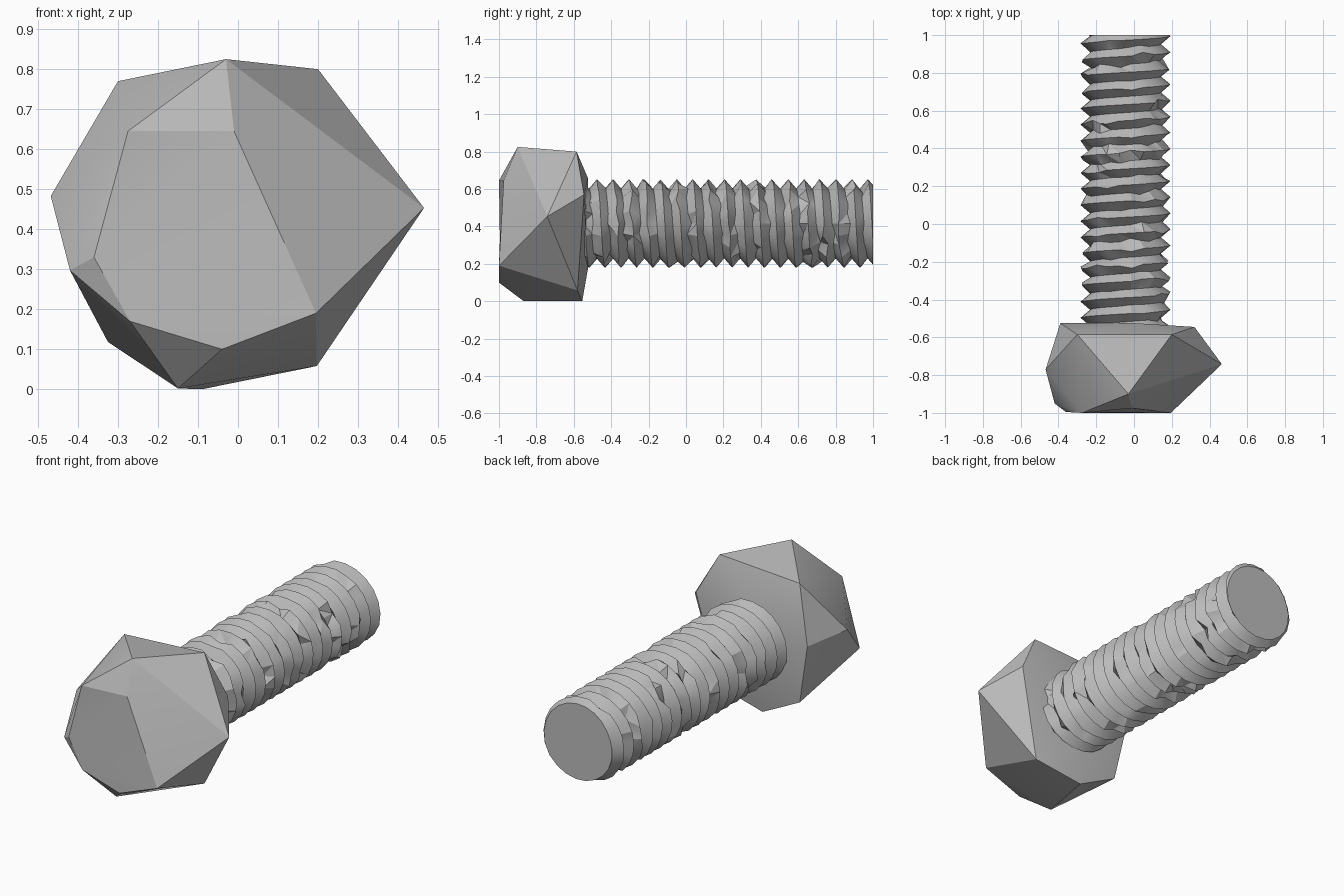
import bpy, bmesh, math, random
from mathutils import Vector

random.seed(4)
if "Cube" in bpy.data.objects:
    bpy.data.objects.remove(bpy.data.objects["Cube"], do_unlink=True)

steel = bpy.data.materials.new("plain grey steel")
steel.use_nodes = True
GREY = (0.5, 0.5, 0.5, 1)
steel.diffuse_color = GREY
steel.node_tree.nodes["Principled BSDF"].inputs["Base Color"].default_value = GREY


def finish(bm, name):
    """Turn a bmesh into a shaded object with outward normals."""
    bmesh.ops.recalc_face_normals(bm, faces=bm.faces)
    mesh = bpy.data.meshes.new(name)
    bm.to_mesh(mesh)
    bm.free()
    mesh.materials.append(steel)
    obj = bpy.data.objects.new(name, mesh)
    bpy.context.collection.objects.link(obj)
    bpy.ops.object.select_all(action='DESELECT')
    obj.select_set(True)
    bpy.context.view_layer.objects.active = obj
    bpy.ops.object.shade_smooth_by_angle(angle=math.radians(25))
    return obj


# Bolt head: rough-hewn hull of corner points
corners = {
    "top": (-.03, -.9, .825), "top_left": (.2, -.585, .8),
    "left": (.465, -.742, .453), "low_left": (.197, -.58, .058),
    "bottom": (-.15, -.87, .002), "bottom_back": (-.09, -.555, 0),
    "face_low": (-.04, -1, .1), "face_left": (.195, -1, .19),
    "face_top": (-.01, -.975, .645), "face_right": (-.36, -.995, .33),
    "face_low_right": (-.27, -1, .17), "low_right": (-.42, -.95, .297),
    "back_low_right": (-.325, -.55, .118), "right": (-.468, -.77, .483),
    "top_right": (-.3, -.585, .77), "back_left": (.32, -.545, .57),
    "back_right": (-.39, -.525, .46), "back_top": (0, -.525, .66),
    "back_low": (-.03, -.525, .17),
}
bm = bmesh.new()
vert = {n: bm.verts.new(p) for n, p in corners.items()}
bmesh.ops.convex_hull(bm, input=list(bm.verts))

# Raised ridge on the upper right of the head, fanned out from one point
patch = {vert[n] for n in ("top", "top_right", "right", "low_right",
                           "face_right", "face_top")}
old = [f for f in bm.faces if set(f.verts) <= patch]
edges = {e for f in old for e in f.edges}
rim = [e for e in edges if sum(f in old for f in e.link_faces) == 1]
bmesh.ops.delete(bm, geom=old, context='FACES_ONLY')
ridge = bm.verts.new((-.275, -1, .645))
for e in rim:
    bm.faces.new((e.verts[0], e.verts[1], ridge))
bmesh.ops.delete(bm, geom=[e for e in bm.edges if not e.link_faces], context='EDGES')
finish(bm, "bolt_head")

# Threaded shaft: helical zigzag surface
CENTRE = Vector((-.045, 0, .415))
PITCH, CREST, ROOT = .0852, .238, .188
START, END, SIDES = -.55, 1.0, 22
ROWS = int((END - START) / PITCH * 2) + 6


def thread_point(row, side):
    a = math.tau * side / SIDES
    lead = PITCH * (a - math.pi / 2) / math.tau
    y = .973 + PITCH * (1.5 - row / 2) - lead
    y = min(max(y, START), END)
    phase = ((y - .973 + lead) / PITCH) % 1
    r = ROOT + (CREST - ROOT) * abs(2 * phase - 1)
    return CENTRE + Vector((r * math.cos(a), y, r * math.sin(a)))


bm = bmesh.new()
grid = [[bm.verts.new(thread_point(r, s)) for s in range(SIDES + 1)]
        for r in range(ROWS)]
for r in range(ROWS - 1):
    for s in range(SIDES):
        bm.faces.new((grid[r][s], grid[r][s + 1], grid[r + 1][s + 1], grid[r + 1][s]))
bmesh.ops.remove_doubles(bm, verts=bm.verts, dist=.002)
bmesh.ops.dissolve_degenerate(bm, edges=bm.edges, dist=.002)

# Flat shaft ends
bmesh.ops.holes_fill(bm, edges=[e for e in bm.edges if e.is_boundary], sides=0)

# Chips and dents along the thread
for v in bm.verts:
    if v.co.y < END - .02 and random.random() < .28:
        out = Vector((v.co.x - CENTRE.x, 0, v.co.z - CENTRE.z))
        radius = out.length
        new_r = min(CREST, max(ROOT - .01, radius + random.uniform(-.035, .025)))
        v.co += out.normalized() * (new_r - radius)
        v.co.y += random.uniform(-.016, .016)
bmesh.ops.triangulate(bm, faces=[f for f in bm.faces if len(f.verts) == 4])
finish(bm, "threaded_shaft")
